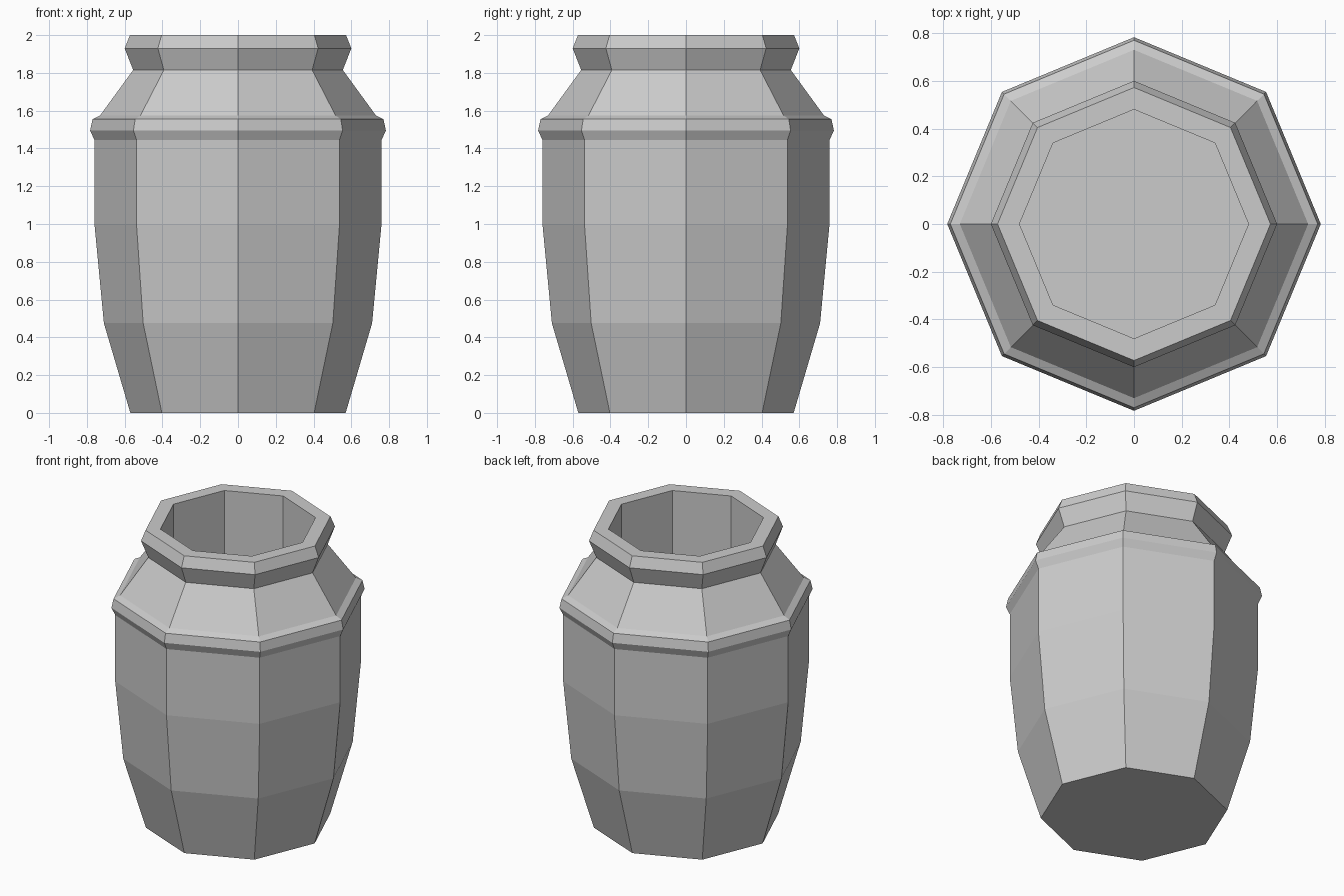
import bpy
import bmesh
from math import cos, sin, pi

cube = bpy.data.objects.get("Cube")
if cube:
    bpy.data.objects.remove(cube, do_unlink=True)

SIDES = 8

# Plain grey clay
clay = bpy.data.materials.new("grey clay")
clay.use_nodes = True
colour = (0.6, 0.6, 0.6, 1)
clay.diffuse_color = colour
clay.node_tree.nodes["Principled BSDF"].inputs["Base Color"].default_value = colour

# Profile as (radius, height), from the base up the outside and down the inside
profile = [
    (0.57, 0.0), (0.71, 0.475), (0.76, 1.0), (0.76, 1.445),     # body
    (0.783, 1.495), (0.77, 1.555), (0.73, 1.575),               # shoulder band
    (0.555, 1.815), (0.60, 1.93), (0.572, 2.0),                 # neck and lip
    (0.48, 2.0), (0.48, 0.1),                                   # inner wall
]


def lathe(name, points, material):
    """Spin a profile into a faceted pot closed by a base and an inner floor."""
    bm = bmesh.new()
    rings = [[bm.verts.new((r * cos(2 * pi * i / SIDES), r * sin(2 * pi * i / SIDES), z))
              for i in range(SIDES)] for r, z in points]
    for low, high in zip(rings, rings[1:]):
        for i in range(SIDES):
            j = (i + 1) % SIDES
            bm.faces.new((low[i], low[j], high[j], high[i]))
    bm.faces.new(rings[0][::-1])
    bm.faces.new(rings[-1])
    bmesh.ops.recalc_face_normals(bm, faces=bm.faces[:])
    mesh = bpy.data.meshes.new(name)
    bm.to_mesh(mesh)
    bm.free()
    mesh.materials.append(material)
    obj = bpy.data.objects.new(name, mesh)
    bpy.context.collection.objects.link(obj)
    return obj


lathe("pot", profile, clay)
